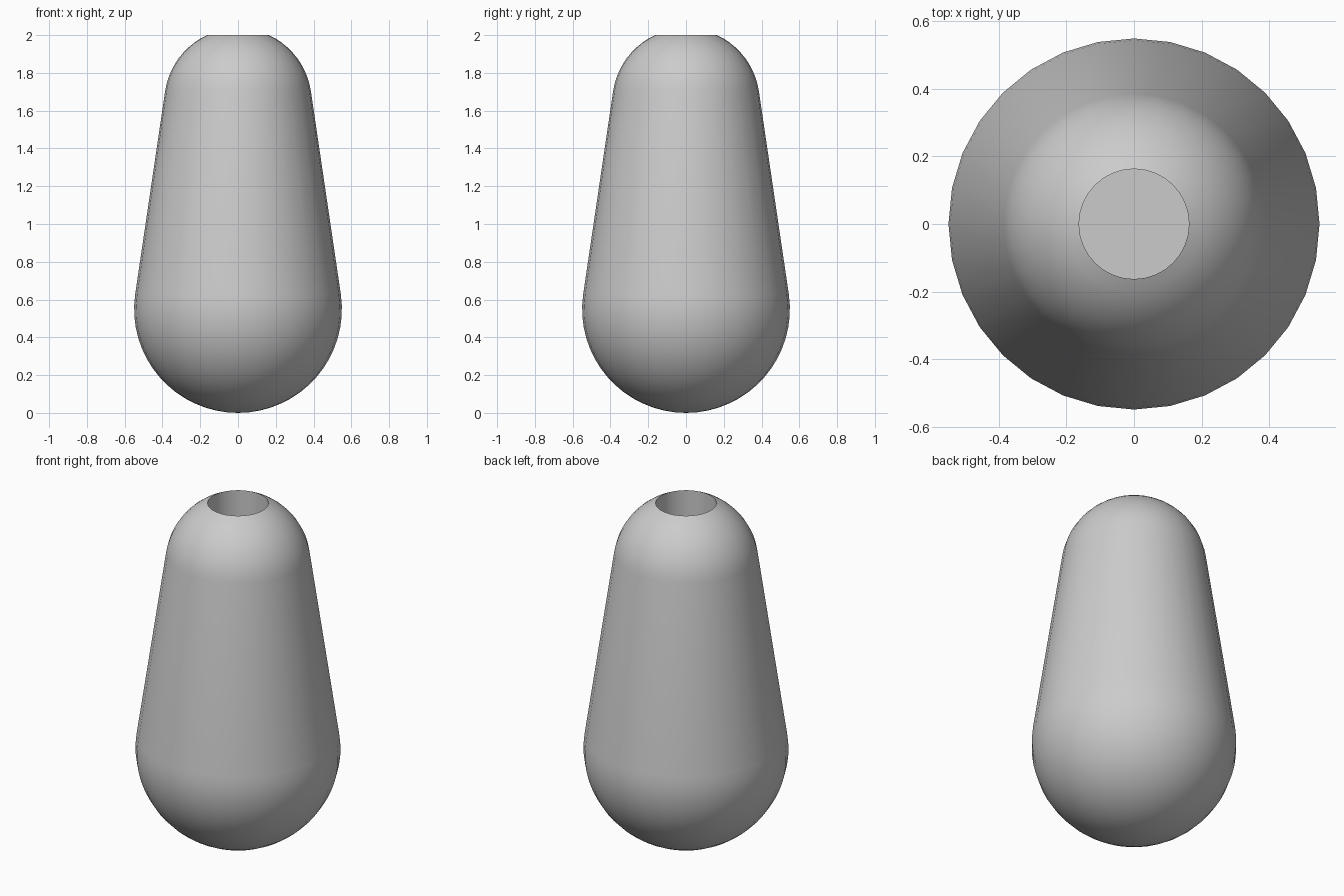
import bpy, bmesh, math

if "Cube" in bpy.data.objects:
    bpy.data.objects.remove(bpy.data.objects["Cube"])

R1, Z1 = 0.55, 0.55      # lower sphere
R2, Z2 = 0.39, 1.646     # upper sphere
HOLE_R, HOLE_FLOOR = 0.163, 1.4
SEGMENTS = 32

# tangent angle of the cone joining both spheres
tilt = math.asin((R1 - R2) / (Z2 - Z1))
top_angle = math.acos(HOLE_R / R2)


def arc(radius, z, a0, a1, steps):
    angles = [a0 + (a1 - a0) * i / steps for i in range(steps + 1)]
    return [(radius * math.cos(a), z + radius * math.sin(a)) for a in angles]


# profile: rounded base, tapered side, rounded shoulder, blind bore
profile = arc(R1, Z1, -math.pi / 2, tilt, 16)[1:]
profile += arc(R2, Z2, tilt, top_angle, 10)[:-1]
profile += [(HOLE_R, 2.0), (HOLE_R, HOLE_FLOOR)]

bm = bmesh.new()
rings = []
for r, z in profile:
    rings.append([bm.verts.new((r * math.cos(2 * math.pi * i / SEGMENTS),
                                r * math.sin(2 * math.pi * i / SEGMENTS), z))
                  for i in range(SEGMENTS)])
for low, high in zip(rings, rings[1:]):
    for i in range(SEGMENTS):
        j = (i + 1) % SEGMENTS
        bm.faces.new((low[i], low[j], high[j], high[i]))

# close the base tip and the bore floor
tip = bm.verts.new((0, 0, 0))
for i in range(SEGMENTS):
    bm.faces.new((tip, rings[0][(i + 1) % SEGMENTS], rings[0][i]))
bm.faces.new(rings[-1])
bmesh.ops.recalc_face_normals(bm, faces=bm.faces)

mesh = bpy.data.meshes.new("tapered_knob")
bm.to_mesh(mesh)
bm.free()
knob = bpy.data.objects.new("tapered_knob", mesh)
bpy.context.collection.objects.link(knob)

grey = bpy.data.materials.new("light grey")
grey.diffuse_color = (0.6, 0.6, 0.6, 1)
grey.use_nodes = True
grey.node_tree.nodes["Principled BSDF"].inputs["Base Color"].default_value = grey.diffuse_color
mesh.materials.append(grey)

bpy.context.view_layer.objects.active = knob
knob.select_set(True)
bpy.ops.object.shade_smooth_by_angle(angle=math.radians(30))
